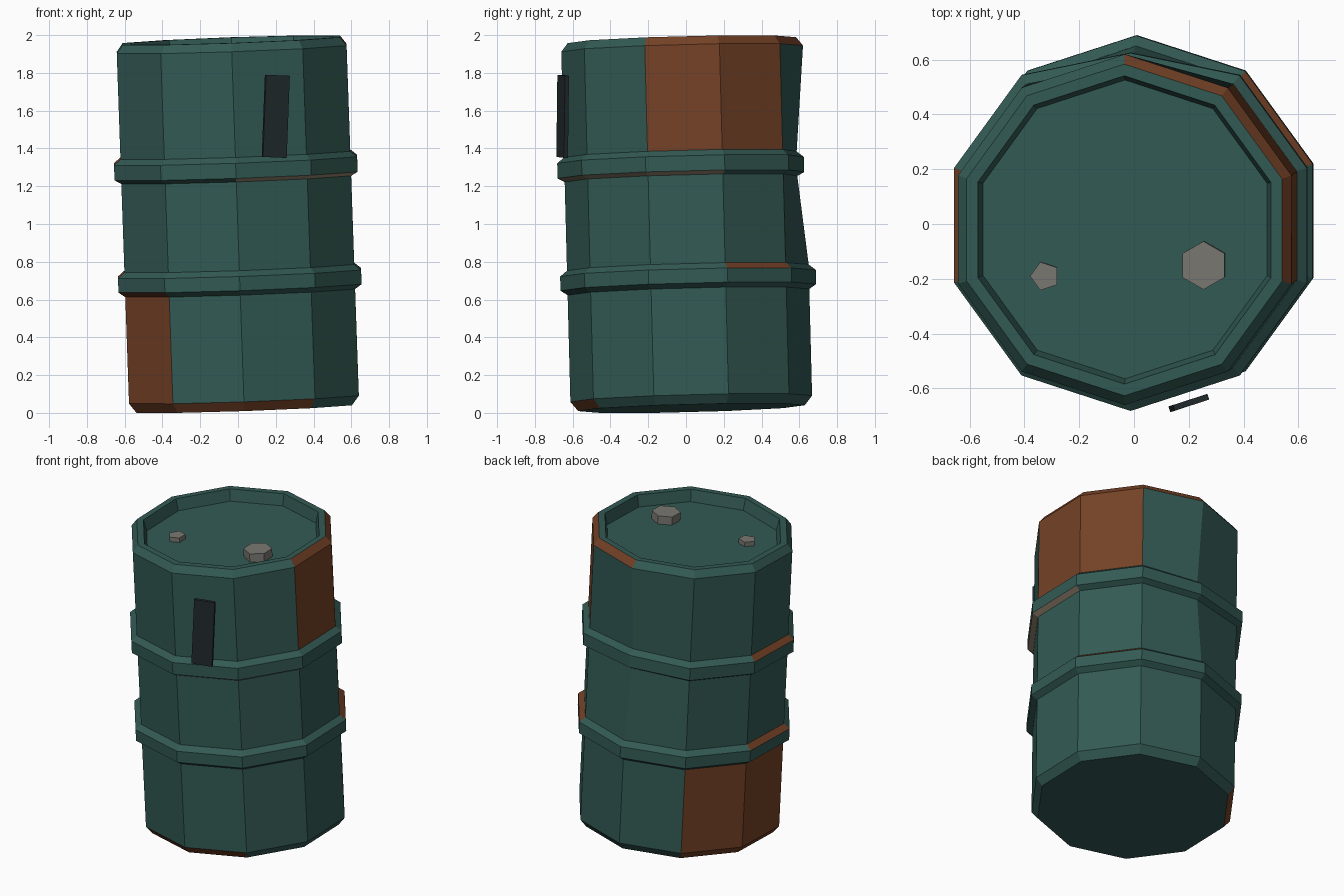
import bpy, bmesh, math
from mathutils import Vector, Matrix

if "Cube" in bpy.data.objects:
    bpy.data.objects.remove(bpy.data.objects["Cube"])

SIDES = 10

def material(name, rgb):
    m = bpy.data.materials.new(name)
    lin = [(c / 255 / 12.92) if c < 11 else ((c / 255 + 0.055) / 1.055) ** 2.4 for c in rgb]
    m.diffuse_color = (*lin, 1)
    m.use_nodes = True
    m.node_tree.nodes["Principled BSDF"].inputs["Base Color"].default_value = m.diffuse_color
    return m

green = material("dark_green_paint", (51, 90, 84))
rust = material("rust", (116, 65, 38))
bare = material("bare_metal", (150, 135, 114))
steel = material("grey_steel", (122, 120, 114))
black = material("black_plate", (32, 41, 43))

# The whole drum leans slightly to the front left
axis = Vector((-0.035, -0.026, 1)).normalized()
lean = Matrix.Translation((0.033, 0.029, 0.025)) @ \
    Vector((0, 0, 1)).rotation_difference(axis).to_matrix().to_4x4()

def make_object(name, bm, mats, matrix):
    bmesh.ops.recalc_face_normals(bm, faces=bm.faces)
    me = bpy.data.meshes.new(name)
    bm.to_mesh(me)
    bm.free()
    for m in mats:
        me.materials.append(m)
    ob = bpy.data.objects.new(name, me)
    ob.matrix_world = matrix
    bpy.context.collection.objects.link(ob)
    return ob

# Drum profile (radius, height): chamfered base, two hoops, rim, sunken lid
profile = [(0.60, 0), (0.64, 0.05),
           (0.64, 0.615), (0.677, 0.64), (0.677, 0.715), (0.64, 0.745),
           (0.64, 1.215), (0.677, 1.235), (0.677, 1.315), (0.64, 1.345),
           (0.64, 1.905), (0.605, 1.95), (0.5625, 1.95), (0.545, 1.875)]

# Worn patches: profile band -> (material slot, sides; side s faces 36*s degrees)
worn = {0: (1, (4, 5, 6, 7, 8)), 1: (1, (4, 5, 6)), 2: (1, (6,)),
        4: (1, (1, 5)), 6: (2, (8, 9, 0)), 8: (1, (5,)),
        9: (1, (0, 1)), 10: (1, (0, 1, 2))}

bm = bmesh.new()
rings = []
for r, h in profile:
    ring = []
    for k in range(SIDES):
        a = math.radians(36 * k - 18)
        # dent in the back corner around the upper hoop
        rr = r - 0.048 if k == 3 and 1.2 < h < 1.4 else r
        ring.append(bm.verts.new((rr * math.cos(a), rr * math.sin(a), h)))
    rings.append(ring)
for b in range(len(rings) - 1):
    slot, sides = worn.get(b, (0, ()))
    for s in range(SIDES):
        t = (s + 1) % SIDES
        f = bm.faces.new((rings[b][s], rings[b][t], rings[b + 1][t], rings[b + 1][s]))
        f.material_index = slot if s in sides else 0
bm.faces.new(rings[0][::-1])
bm.faces.new(rings[-1])
make_object("drum_body", bm, [green, rust, bare], lean)

# Bungs on the lid
def bung(name, x, y, radius, height, sides, turn):
    bm = bmesh.new()
    bmesh.ops.create_cone(bm, cap_ends=True, segments=sides, radius1=radius,
                          radius2=radius, depth=height + 0.01)
    # rotate so that the first corner points along the given angle
    first = max(bm.verts, key=lambda v: v.co.y)
    a0 = math.atan2(first.co.y, first.co.x)
    bmesh.ops.rotate(bm, verts=bm.verts, matrix=Matrix.Rotation(math.radians(turn) - a0, 3, 'Z'))
    place = Matrix.Translation((x, y, 1.875 + (height - 0.01) / 2))
    make_object(name, bm, [steel], lean @ place)

bung("large_bung", 0.288, -0.13, 0.088, 0.055, 6, 90)
bung("small_bung", -0.292, -0.17, 0.054, 0.03, 5, 180)

# Dark plate standing off the front right side
bm = bmesh.new()
bmesh.ops.create_cube(bm, size=1)
bmesh.ops.scale(bm, verts=bm.verts, vec=(0.132, 0.022, 0.435))
place = Matrix.Translation((0.2, -0.653, 1.57)) @ \
    Matrix.Rotation(math.radians(18), 4, 'Z') @ Matrix.Rotation(0.04, 4, 'Y')
make_object("side_plate", bm, [black], place)
